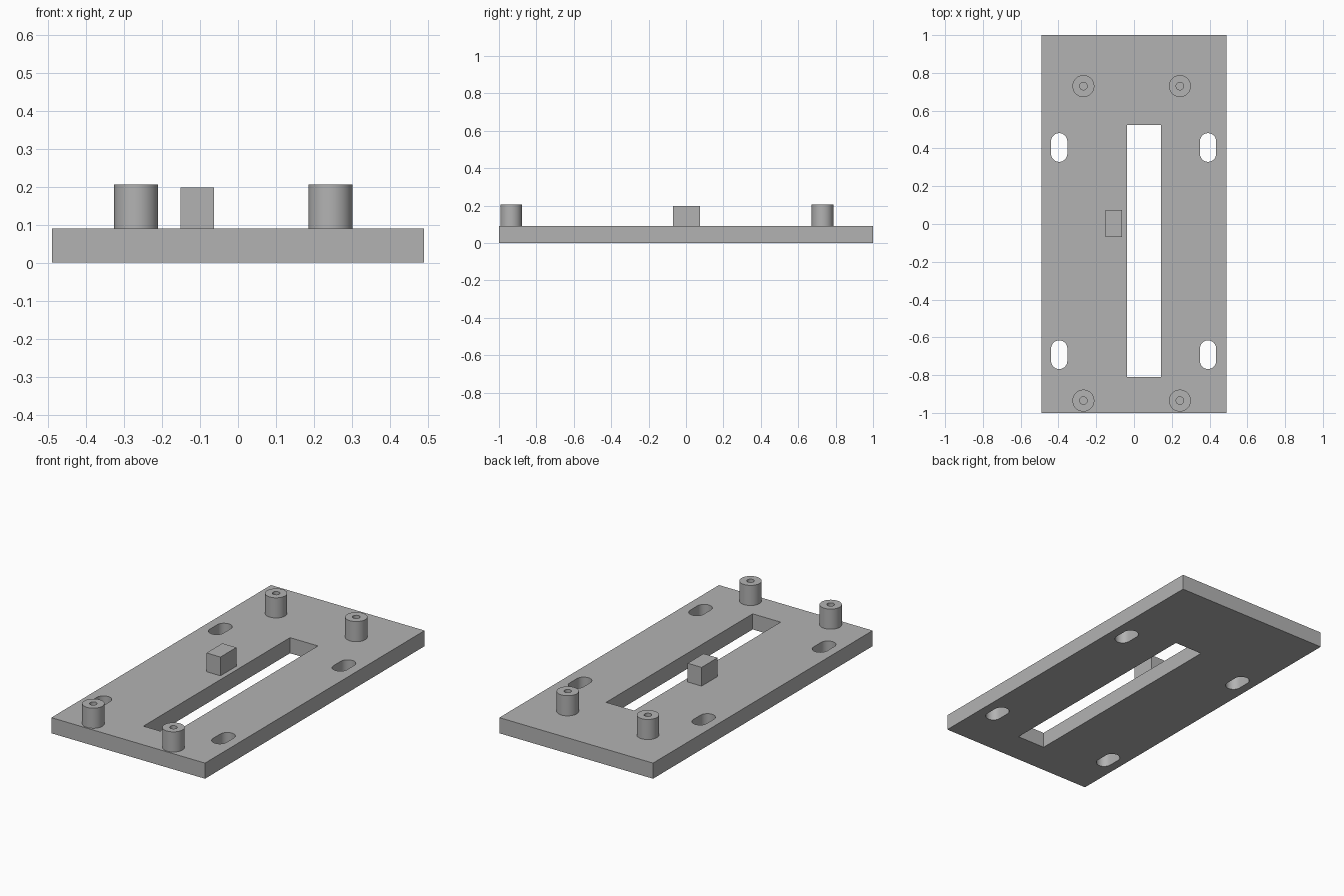
import bpy, bmesh, math
from mathutils import Matrix, Vector

cube = bpy.data.objects.get("Cube")
if cube:
    bpy.data.objects.remove(cube, do_unlink=True)

GREY = (0.45, 0.45, 0.45, 1)
grey = bpy.data.materials.new("plain grey")
grey.use_nodes = True
grey.diffuse_color = GREY
grey.node_tree.nodes["Principled BSDF"].inputs["Base Color"].default_value = GREY

PLATE_TOP = 0.09


def finish(bm, name):
    bmesh.ops.recalc_face_normals(bm, faces=bm.faces)
    mesh = bpy.data.meshes.new(name)
    bm.to_mesh(mesh)
    bm.free()
    mesh.materials.append(grey)
    obj = bpy.data.objects.new(name, mesh)
    bpy.context.collection.objects.link(obj)
    return obj


def smooth(obj):
    bpy.ops.object.select_all(action='DESELECT')
    obj.select_set(True)
    bpy.context.view_layer.objects.active = obj
    bpy.ops.object.shade_smooth_by_angle(angle=math.radians(30))


def add_prism(bm, outline, z0, z1):
    face = bm.faces.new([bm.verts.new((x, y, z0)) for x, y in outline])
    ext = bmesh.ops.extrude_face_region(bm, geom=[face], use_keep_orig=True)
    top = [g for g in ext["geom"] if isinstance(g, bmesh.types.BMVert)]
    bmesh.ops.translate(bm, verts=top, vec=(0, 0, z1 - z0))


def rectangle(x0, x1, y0, y1):
    return [(x0, y0), (x1, y0), (x1, y1), (x0, y1)]


def slot(cx, cy, radius, half_length, steps=16):
    points = []
    for end in (1, -1):
        for i in range(steps + 1):
            a = math.pi * i / steps
            points.append((cx + end * radius * math.cos(a),
                           cy + end * (half_length - radius + radius * math.sin(a))))
    return points


# Base plate
bm = bmesh.new()
add_prism(bm, rectangle(-0.49, 0.49, -1, 1), 0, PLATE_TOP)
plate = finish(bm, "base_plate")

# Cutter for the long window and the four mounting slots
bm = bmesh.new()
add_prism(bm, rectangle(-0.036, 0.142, -0.81, 0.525), -0.1, 0.2)
for x in (-0.396, 0.392):
    for y in (-0.692, 0.405):
        add_prism(bm, slot(x, y, 0.043, 0.076), -0.1, 0.2)
cutter = finish(bm, "opening_cutter")
cutter.hide_render = True

cut = plate.modifiers.new("openings", 'BOOLEAN')
cut.operation = 'DIFFERENCE'
cut.solver = 'EXACT'
cut.object = cutter
bpy.context.view_layer.objects.active = plate
bpy.ops.object.modifier_apply(modifier=cut.name)
bpy.data.objects.remove(cutter, do_unlink=True)
smooth(plate)


# Hollow standoff posts, turned from a profile
def standoff(name, x, y, outer=0.058, inner=0.02, top=0.206):
    profile = [(0, PLATE_TOP), (inner, PLATE_TOP), (inner, top),
               (outer, top), (outer, PLATE_TOP)]
    bm = bmesh.new()
    verts = [bm.verts.new((r, 0, z)) for r, z in profile]
    edges = [bm.edges.new(pair) for pair in zip(verts, verts[1:])]
    bmesh.ops.spin(bm, geom=verts + edges, cent=(0, 0, 0), axis=(0, 0, 1),
                   angle=math.tau, steps=48)
    bmesh.ops.remove_doubles(bm, verts=bm.verts, dist=0.0001)
    bmesh.ops.translate(bm, verts=bm.verts, vec=(x, y, 0))
    smooth(finish(bm, name))


for side, x in (("right", -0.268), ("left", 0.243)):
    for end, y in (("front", -0.935), ("back", 0.73)):
        standoff(f"{end}_{side}_standoff", x, y)

# Small block beside the window
bm = bmesh.new()
add_prism(bm, rectangle(-0.152, -0.063, -0.07, 0.075), PLATE_TOP, 0.198)
finish(bm, "stop_block")
